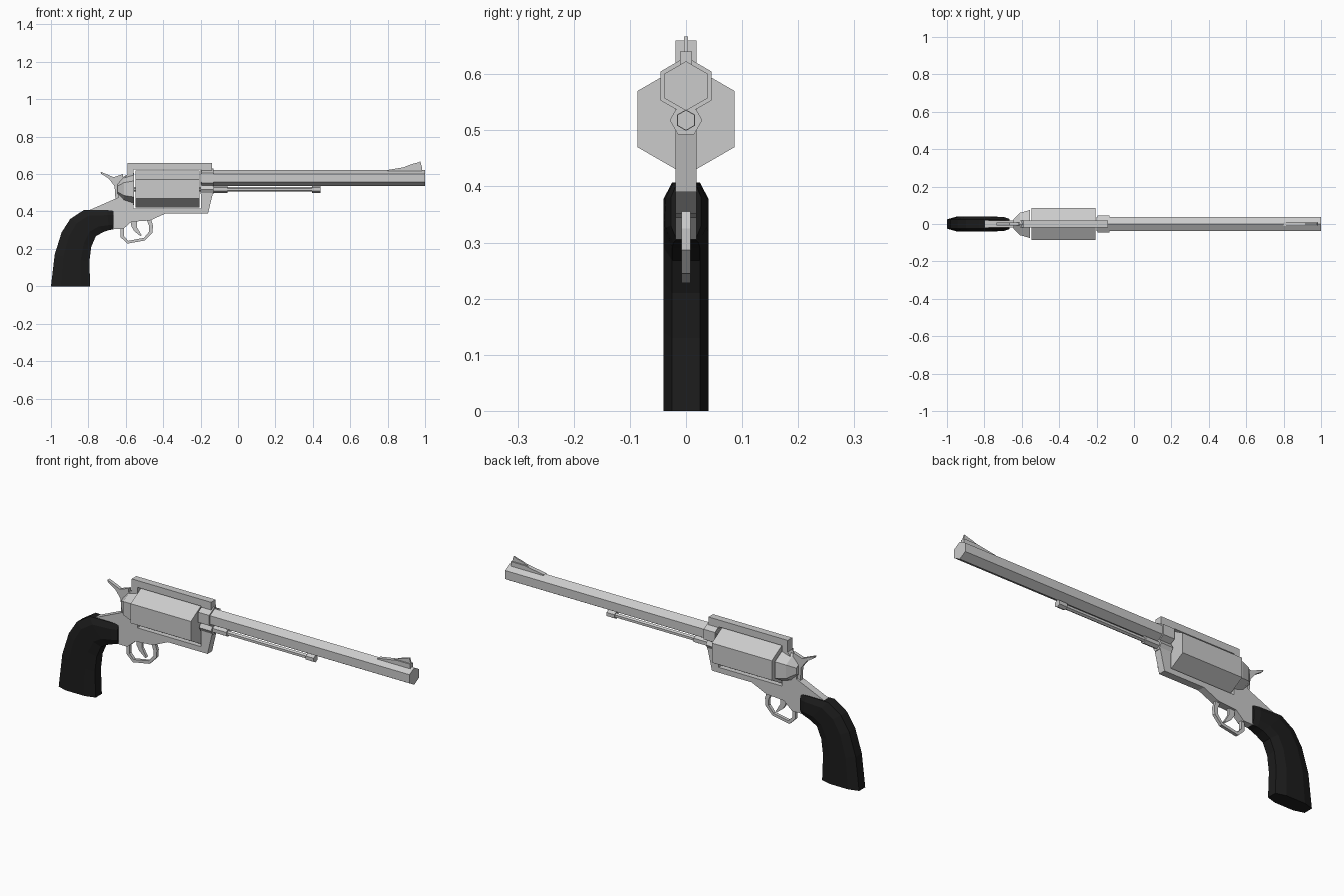
import bpy
from math import sin, cos, pi

if "Cube" in bpy.data.objects:
    bpy.data.objects.remove(bpy.data.objects["Cube"])

dark = bpy.data.materials.new("dark_grip")
dark.diffuse_color = (0.012, 0.012, 0.012, 1)
dark.use_nodes = True
dark.node_tree.nodes["Principled BSDF"].inputs["Base Color"].default_value = dark.diffuse_color


def make(name, verts, faces, mat=None):
    mesh = bpy.data.meshes.new(name)
    mesh.from_pydata(verts, [], faces)
    obj = bpy.data.objects.new(name, mesh)
    bpy.context.collection.objects.link(obj)
    if mat:
        mesh.materials.append(mat)
    return obj


def prism(name, profile, half):
    """Side profile in x, z extruded to +-half in y (profile listed clockwise)."""
    n = len(profile)
    verts = [(x, y, z) for y in (-half, half) for x, z in profile]
    faces = [list(range(n))[::-1], list(range(n, 2 * n))]
    faces += [(i, (i + 1) % n, n + (i + 1) % n, n + i) for i in range(n)]
    return make(name, verts, faces)


def loft(name, rings, mat=None):
    """Skin closed rings and cap both ends."""
    n, m = len(rings[0]), len(rings)
    verts = [v for ring in rings for v in ring]
    faces = [list(range(n))[::-1], list(range((m - 1) * n, m * n))]
    for r in range(m - 1):
        for i in range(n):
            a, b = r * n + i, r * n + (i + 1) % n
            faces.append((a, b, b + n, a + n))
    return make(name, verts, faces, mat)


def hex_x(name, zc, stations, turn=0):
    """Six-sided solid along x from (x, radius) stations, corner at the top."""
    return loft(name, [[(x, -r * sin(k * pi / 3 + turn), zc + r * cos(k * pi / 3 + turn))
                        for k in range(6)] for x, r in stations])


# Frame with a window for the cylinder
frame = prism("frame", [(-.59, .66), (-.14, .66), (-.135, .495), (-.16, .39), (-.385, .39),
                        (-.47, .352), (-.57, .345), (-.615, .305), (-.67, .305), (-.67, .405),
                        (-.80, .405), (-.64, .475), (-.63, .55), (-.59, .60)], .0185)
window = prism("window_cutter", [(-.558, .625), (-.198, .625), (-.198, .417), (-.558, .417)], .1)
window.hide_render = True
window.hide_set(True)
cut = frame.modifiers.new("window", 'BOOLEAN')
cut.operation, cut.object, cut.solver = 'DIFFERENCE', window, 'EXACT'

# Barrel, its collar, the cylinder and the recoil shield behind it
hex_x("barrel", .579, [(-.20, .044), (1.0, .044)])
hex_x("barrel_collar", .579, [(-.195, .052), (-.132, .052)])
hex_x("cylinder", .52, [(-.548, .10), (-.207, .10)])
hex_x("recoil_shield", .52, [(-.645, .03), (-.61, .069), (-.56, .085), (-.556, .085)])

# Ejector rod under the barrel
hex_x("ejector_boss", .518, [(-.2, .029), (-.132, .029)], pi / 6)
hex_x("ejector_sleeve", .518, [(-.14, .019), (-.055, .019)])
hex_x("ejector_rod", .518, [(-.56, .012), (.43, .012)])
hex_x("ejector_tip", .518, [(.395, .018), (.44, .018)])

# Grip with chamfered edges, each station gives its back and front point
grip = []
for bx, bz, fx, fz, w in [(-1, .002, -.79, .002, .04), (-.98, .17, -.795, .13, .04),
                          (-.943, .288, -.785, .21, .04), (-.897, .36, -.76, .268, .04),
                          (-.825, .407, -.72, .29, .04), (-.70, .407, -.69, .30, .036),
                          (-.665, .405, -.665, .305, .027)]:
    half = [(0, .62 * w), (.25, w), (.75, w), (1, .62 * w)]
    ring = half + [(t, -y) for t, y in reversed(half)]
    grip.append([(bx + t * (fx - bx), y, bz + t * (fz - bz)) for t, y in ring])
loft("grip", [[(x, y, 0) for x, y, z in grip[0]]] + grip[1:], dark)

# Trigger guard and trigger
prism("trigger_guard", [(-.465, .36), (-.455, .325), (-.457, .287), (-.497, .245), (-.592, .228),
                        (-.627, .262), (-.627, .31), (-.61, .31), (-.61, .268), (-.587, .243),
                        (-.503, .259), (-.475, .292), (-.475, .322), (-.49, .36)], .008)
prism("trigger", [(-.575, .36), (-.54, .36), (-.54, .315), (-.515, .272), (-.522, .268),
                  (-.555, .295), (-.57, .32)], .007)

# Hammer with its thumb spur
prism("hammer", [(-.735, .612), (-.70, .598), (-.665, .583), (-.64, .592), (-.615, .60),
                 (-.605, .48), (-.655, .46), (-.66, .535), (-.69, .575), (-.732, .602)], .009)

# Front sight: ramp and blade
prism("sight_ramp", [(.80, .622), (.91, .64), (.985, .64), (.985, .61), (.80, .61)], .011)
prism("sight_blade", [(.87, .63), (.925, .652), (.955, .66), (.975, .667), (.985, .63)], .004)

# Consistent outward normals
import bmesh
for obj in bpy.data.objects:
    bm = bmesh.new()
    bm.from_mesh(obj.data)
    bmesh.ops.recalc_face_normals(bm, faces=bm.faces)
    bm.to_mesh(obj.data)
    bm.free()
